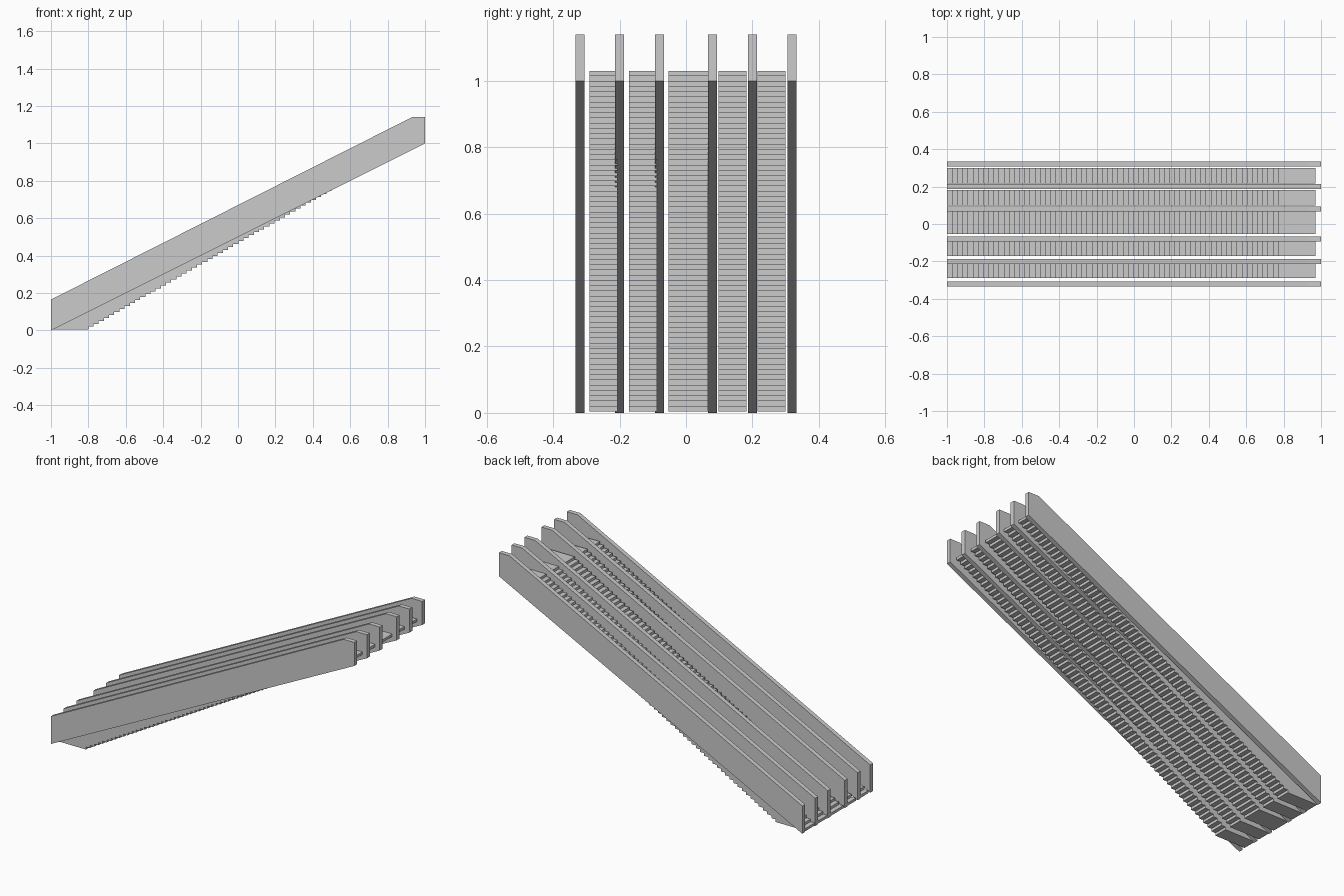
import bpy, bmesh

if "Cube" in bpy.data.objects:
    bpy.data.objects.remove(bpy.data.objects["Cube"])

STEPS = 65
STEP_LEN = 0.20
RISE = 1.026 / STEPS
RUN = (1.97 - STEP_LEN) / (STEPS - 1)


def finish(name, bm):
    bmesh.ops.recalc_face_normals(bm, faces=bm.faces)
    mesh = bpy.data.meshes.new(name)
    bm.to_mesh(mesh)
    bm.free()
    obj = bpy.data.objects.new(name, mesh)
    bpy.context.collection.objects.link(obj)
    return obj


def extrude_profile(name, profile, y0, y1):
    """Solid made from an xz profile spanning y0 to y1."""
    bm = bmesh.new()
    face = bm.faces.new([bm.verts.new((x, y0, z)) for x, z in profile])
    moved = bmesh.ops.extrude_face_region(bm, geom=[face])["geom"]
    verts = [v for v in moved if isinstance(v, bmesh.types.BMVert)]
    bmesh.ops.translate(bm, verts=verts, vec=(0, y1 - y0, 0))
    # restore the starting cap if the extrusion removed it
    if not any(all(abs(v.co.y - y0) < 1e-6 for v in f.verts) for f in bm.faces):
        bm.faces.new([v for v in bm.verts if abs(v.co.y - y0) < 1e-6])
    return finish(name, bm)


# Sloping side panels
panel = [(-1, 0), (1, 1), (1, 1.14), (0.93, 1.14), (-1, 0.165)]
for i, y in enumerate((-0.32, -0.20, -0.08, 0.08, 0.20, 0.32)):
    extrude_profile(f"side_panel_{i + 1}", panel, y - 0.0135, y + 0.0135)

# Flights of overlapping slab steps, one per lane
tread = [(-1, 0.004), (-1 + STEP_LEN, 0.004),
         (-1 + STEP_LEN, 0.004 + RISE), (-1, 0.004 + RISE)]
lanes = [(-0.29, -0.207), (-0.172, -0.088), (-0.053, 0.067),
         (0.098, 0.183), (0.216, 0.30)]
for i, (y0, y1) in enumerate(lanes):
    flight = extrude_profile(f"step_flight_{i + 1}", tread, y0, y1)
    arr = flight.modifiers.new("steps", 'ARRAY')
    arr.count = STEPS
    arr.use_relative_offset = False
    arr.use_constant_offset = True
    arr.constant_offset_displace = (RUN, 0, RISE)
